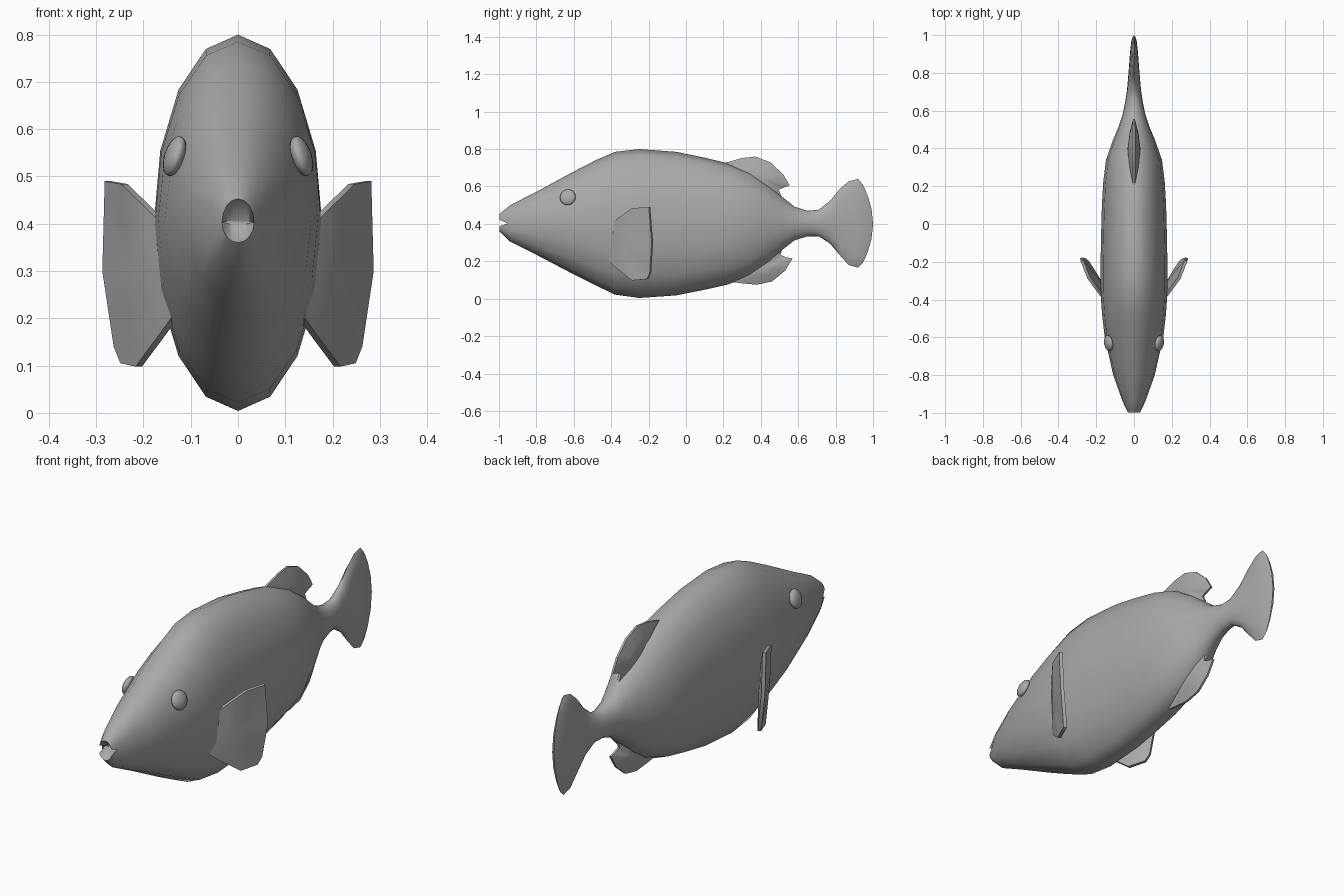
import bpy, bmesh, math
from mathutils import Vector

if "Cube" in bpy.data.objects:
    bpy.data.objects.remove(bpy.data.objects["Cube"])

grey = bpy.data.materials.new("fish grey")
grey.diffuse_color = (0.40, 0.40, 0.40, 1)
grey.use_nodes = True
grey.node_tree.nodes["Principled BSDF"].inputs["Base Color"].default_value = grey.diffuse_color


def finish(name, bm, angle):
    bmesh.ops.recalc_face_normals(bm, faces=bm.faces)
    me = bpy.data.meshes.new(name)
    bm.to_mesh(me)
    bm.free()
    me.materials.append(grey)
    ob = bpy.data.objects.new(name, me)
    bpy.context.collection.objects.link(ob)
    bpy.ops.object.select_all(action='DESELECT')
    ob.select_set(True)
    bpy.context.view_layer.objects.active = ob
    bpy.ops.object.shade_smooth_by_angle(angle=math.radians(angle))
    return ob


# Body and tail: oval rings (y, bottom, top, half width, bow of the ring along y)
RINGS = [
    (-0.99, .360, .455, .034, 0), (-0.94, .305, .500, .060, 0),
    (-0.80, .235, .572, .110, 0), (-0.60, .130, .680, .155, 0),
    (-0.48, .070, .742, .169, 0), (-0.38, .022, .785, .176, 0),
    (-0.25, .004, .800, .178, 0), (-0.05, .018, .785, .174, 0),
    (0.10, .048, .754, .170, 0), (0.22, .075, .725, .163, 0),
    (0.34, .120, .680, .148, 0), (0.44, .185, .610, .113, 0),
    (0.52, .265, .540, .080, 0), (0.58, .312, .492, .060, 0),
    (0.65, .334, .470, .046, 0), (0.71, .334, .476, .037, 0),
    (0.78, .295, .523, .031, .01), (0.84, .235, .585, .026, .02),
    (0.91, .180, .628, .021, .04), (0.97, .166, .640, .014, .05),
    (1.00, .190, .610, .004, .055),
]
SIDES = 16
bm = bmesh.new()
loops = []


def add_ring(points):
    loops.append([bm.verts.new(p) for p in points])


angles = [2 * math.pi * i / SIDES for i in range(SIDES)]
# Mouth: an inner slit, then lips whose corners are pulled back
add_ring([(.030 * math.cos(a), -.945, .403 + .004 * math.sin(a)) for a in angles])
add_ring([(.034 * math.cos(a), -.998 + (.045 if abs(math.sin(a)) < .2 else 0),
           .403 + (.050 if math.sin(a) > 0 else .043) * math.sin(a)) for a in angles])
for y, lo, hi, w, bow in RINGS[1:]:
    c, h = (lo + hi) / 2, (hi - lo) / 2
    add_ring([(w * math.cos(a), y - bow * math.sin(a) ** 2, c + h * math.sin(a))
              for a in angles])
for a, b in zip(loops, loops[1:]):
    for i in range(SIDES):
        j = (i + 1) % SIDES
        bm.faces.new((a[i], a[j], b[j], b[i]))
bm.faces.new(loops[0])
bm.faces.new(loops[-1])
finish("body_and_tail", bm, 60)


def fin(name, outline, base, normal, edge, middle, angle=45):
    """Lens-shaped fin: thin rim, swelling towards its root."""
    bm = bmesh.new()
    n, base = Vector(normal).normalized(), Vector(base)
    pts = [Vector(p) for p in outline]
    rims = []
    for s in (1, -1):
        rim = [bm.verts.new(p + n * s * edge) for p in pts]
        inner = [bm.verts.new(p.lerp(base, .5) + n * s * middle) for p in pts]
        core = bm.verts.new(base + n * s * middle * 1.4)
        for i in range(len(pts)):
            j = (i + 1) % len(pts)
            bm.faces.new((rim[i], rim[j], inner[j], inner[i]))
            bm.faces.new((inner[i], inner[j], core))
        rims.append(rim)
    for i in range(len(pts)):
        j = (i + 1) % len(pts)
        bm.faces.new((rims[0][i], rims[0][j], rims[1][j], rims[1][i]))
    return finish(name, bm, angle)


# Fins on the back and belly
dorsal = [(.18, .72), (.24, .735), (.30, .752), (.37, .76), (.45, .73), (.52, .665),
          (.555, .605), (.525, .595), (.495, .583), (.51, .55), (.45, .54), (.30, .62)]
fin("dorsal_fin", [(0, y, z) for y, z in dorsal], (0, .40, .64), (1, 0, 0), .005, .024)
anal = [(.24, .09), (.30, .082), (.38, .075), (.46, .092), (.53, .15), (.57, .215),
        (.535, .222), (.505, .235), (.515, .265), (.45, .27), (.32, .18)]
fin("anal_fin", [(0, y, z) for y, z in anal], (0, .43, .17), (1, 0, 0), .005, .024)

# Side fins and eyes, mirrored left and right
pectoral = [(.145, -.41, .39), (.185, -.36, .43), (.24, -.285, .484), (.275, -.195, .49),
            (.280, -.18, .30), (.256, -.19, .14), (.242, -.205, .105), (.21, -.285, .098),
            (.16, -.37, .165), (.135, -.41, .20)]
for side, s in (("right", 1), ("left", -1)):
    fin(side + "_side_fin", [(s * x, y, z) for x, y, z in pectoral],
        (s * .18, -.335, .30), (s * .87, -.49, 0), .008, .017)
    bpy.ops.mesh.primitive_uv_sphere_add(
        segments=16, ring_count=10, radius=1, location=(s * .134, -.632, .543),
        rotation=(0, -s * math.radians(18), s * math.radians(-10)))
    eye = bpy.context.object
    eye.name = side + "_eye"
    eye.scale = (.021, .043, .044)
    eye.data.materials.append(grey)
    bpy.ops.object.shade_smooth()
